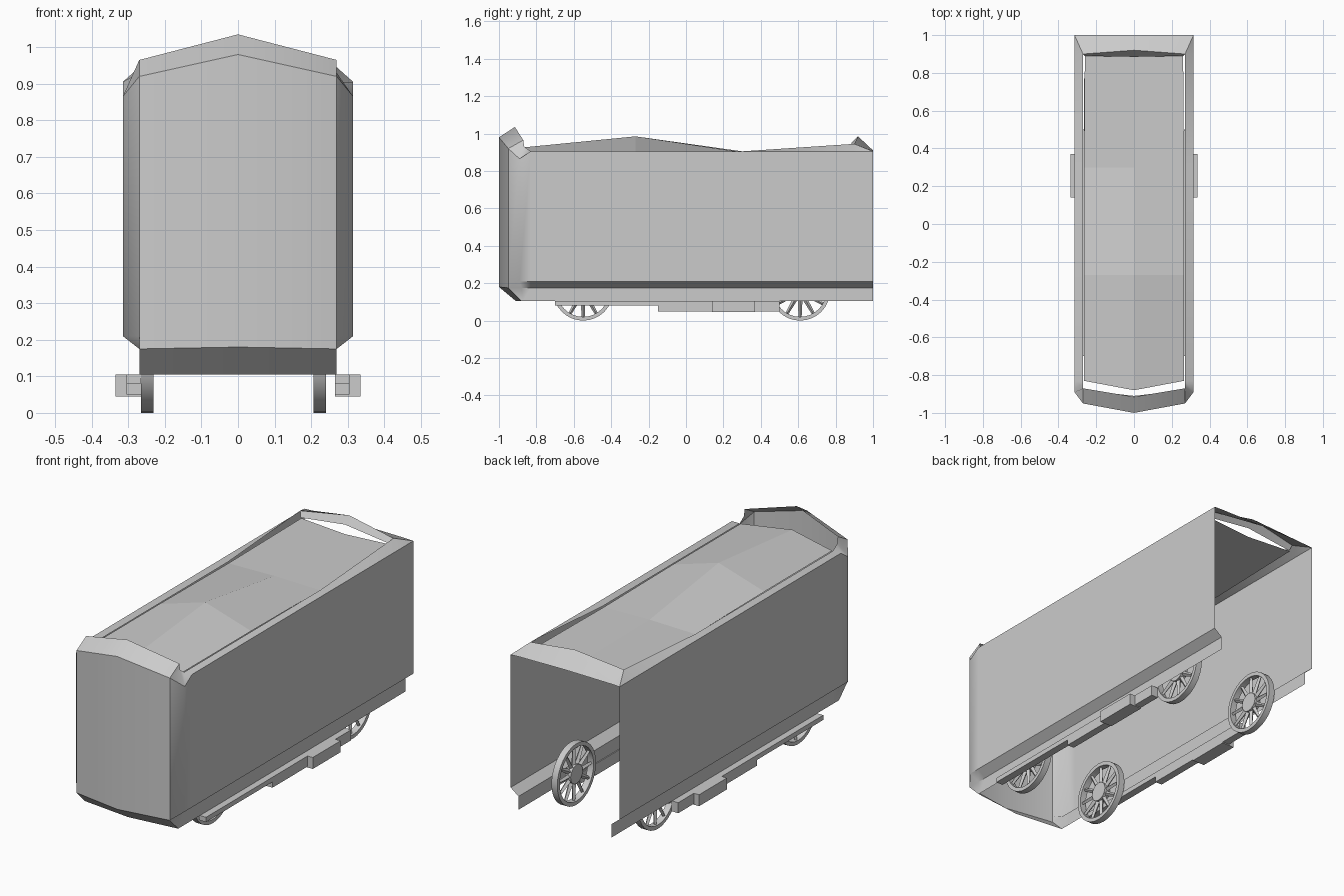
import bpy, bmesh, math
from mathutils import Matrix, Vector

if "Cube" in bpy.data.objects:
    bpy.data.objects.remove(bpy.data.objects["Cube"], do_unlink=True)

grey = bpy.data.materials.new("plain grey")
grey.use_nodes = True
grey.diffuse_color = (0.6, 0.6, 0.6, 1)
grey.node_tree.nodes["Principled BSDF"].inputs["Base Color"].default_value = (0.6, 0.6, 0.6, 1)


def finish(name, bm, smooth=None):
    bmesh.ops.remove_doubles(bm, verts=bm.verts, dist=0.0005)
    mesh = bpy.data.meshes.new(name)
    bm.to_mesh(mesh)
    bm.free()
    mesh.materials.append(grey)
    obj = bpy.data.objects.new(name, mesh)
    bpy.context.collection.objects.link(obj)
    if smooth:
        bpy.ops.object.select_all(action="DESELECT")
        obj.select_set(True)
        bpy.context.view_layer.objects.active = obj
        bpy.ops.object.shade_smooth_by_angle(angle=math.radians(smooth))
    return obj


def sheet(name, columns, smooth=None, mirror=True):
    """Skin a grid of points, optionally mirrored across x."""
    bm = bmesh.new()
    for s in ((1, -1) if mirror else (1,)):
        grid = [[bm.verts.new((x * s, y, z)) for x, y, z in col] for col in columns]
        for a, b in zip(grid, grid[1:]):
            for i in range(len(a) - 1):
                quad = (a[i], b[i], b[i + 1], a[i + 1])
                bm.faces.new(quad if s > 0 else quad[::-1])
    bmesh.ops.dissolve_degenerate(bm, dist=0.0005, edges=bm.edges)
    return finish(name, bm, smooth)


# Body shell: wedge front, side walls with tucked-in skirt, thin top rim
W, N = 0.315, 0.27


def wall(y, lip):
    return [(N, y, 0.105), (N, y, 0.175), (W, y, 0.21), (W, y, 0.905), lip]


sheet("body_shell", [
    [(0, -0.91, 0.105), (0, -1, 0.18), (0, -1, 0.21), (0, -1, 0.98), (0, -0.915, 1.035)],
    [(N, -0.88, 0.105), (N, -0.95, 0.175), (N, -0.95, 0.21), (N, -0.95, 0.92), (N, -0.87, 0.965)],
    [(N, -0.87, 0.105), (N, -0.88, 0.175), (W, -0.89, 0.21), (W, -0.89, 0.865), (N, -0.865, 0.93)],
    wall(-0.83, (N, -0.83, 0.905)),
    wall(0.3, (N, 0.3, 0.905)),
    wall(0.9, (N, 0.9, 0.945)),
    wall(1, (W, 1, 0.905)),
], smooth=40)

# Raised rim across the open back
sheet("back_rim", [
    [(0, 1, 0.91), (0, 0.92, 0.985), (0, 0.885, 0.95)],
    [(N, 1, 0.907), (N, 0.9, 0.945), (N - 0.01, 0.89, 0.915)],
    [(W, 1, 0.905), (N, 0.9, 0.945), (N - 0.01, 0.89, 0.915)],
], smooth=40)

# Loose top panel with a low peak near the front
sheet("top_panel", [
    [(0, -0.88, 0.925), (0, -0.27, 0.985), (0, 0.3, 0.905), (0, 0.885, 0.9)],
    [(0.265, -0.83, 0.905), (0.265, -0.27, 0.905), (0.265, 0.3, 0.9), (0.26, 0.895, 0.91)],
])


# Underframe boxes along both sides
def box(name, x0, x1, y0, y1, z0, z1):
    bm = bmesh.new()
    bmesh.ops.create_cube(bm, size=1)
    bmesh.ops.scale(bm, verts=bm.verts, vec=(x1 - x0, y1 - y0, z1 - z0))
    bmesh.ops.translate(bm, verts=bm.verts,
                        vec=((x0 + x1) / 2, (y0 + y1) / 2, (z0 + z1) / 2))
    return finish(name, bm)


for side, s in (("left", 1), ("right", -1)):
    for part, out, y0, y1, low in (
        ("step_rail", 0.305, -0.7, -0.15, 0.08),
        ("front_box", 0.305, -0.15, 0.14, 0.05),
        ("middle_box", 0.335, 0.14, 0.37, 0.045),
        ("rear_box", 0.305, 0.37, 0.5, 0.05),
    ):
        box(f"{side}_{part}", *sorted((s * 0.265, s * out)), y0, y1, low, 0.105)

# Spoked wheels: ring rim, hub and tapered spokes
R, T = 0.16, 0.034


def wheel(name, x, y):
    bm = bmesh.new()
    n = 32
    loops = []
    for r, dx in ((R, -T / 2), (R, T / 2), (R - 0.02, T / 2), (R - 0.02, -T / 2)):
        loops.append([bm.verts.new((dx, r * math.cos(k * math.tau / n), r * math.sin(k * math.tau / n)))
                      for k in range(n)])
    for a, b in zip(loops, loops[1:] + loops[:1]):
        for k in range(n):
            m = (k + 1) % n
            bm.faces.new((a[k], a[m], b[m], b[k]))
    bmesh.ops.create_cone(bm, cap_ends=True, segments=16, radius1=0.05, radius2=0.05, depth=T,
                          matrix=Matrix.Rotation(math.pi / 2, 4, "Y"))
    spokes = 12
    for k in range(spokes):
        turn = Matrix.Rotation(k * math.tau / spokes, 4, "X")
        bmesh.ops.create_cone(bm, cap_ends=False, segments=4, radius1=0.013, radius2=0.008,
                              depth=R - 0.055, matrix=turn @ Matrix.Translation((0, 0, R / 2 + 0.016)))
    bmesh.ops.recalc_face_normals(bm, faces=bm.faces)
    obj = finish(name, bm, 35)
    obj.location = (x, y, R)


for end, y in (("front", -0.55), ("back", 0.61)):
    wheel(f"{end}_left_wheel", 0.223, y)
    wheel(f"{end}_right_wheel", -0.248, y)
